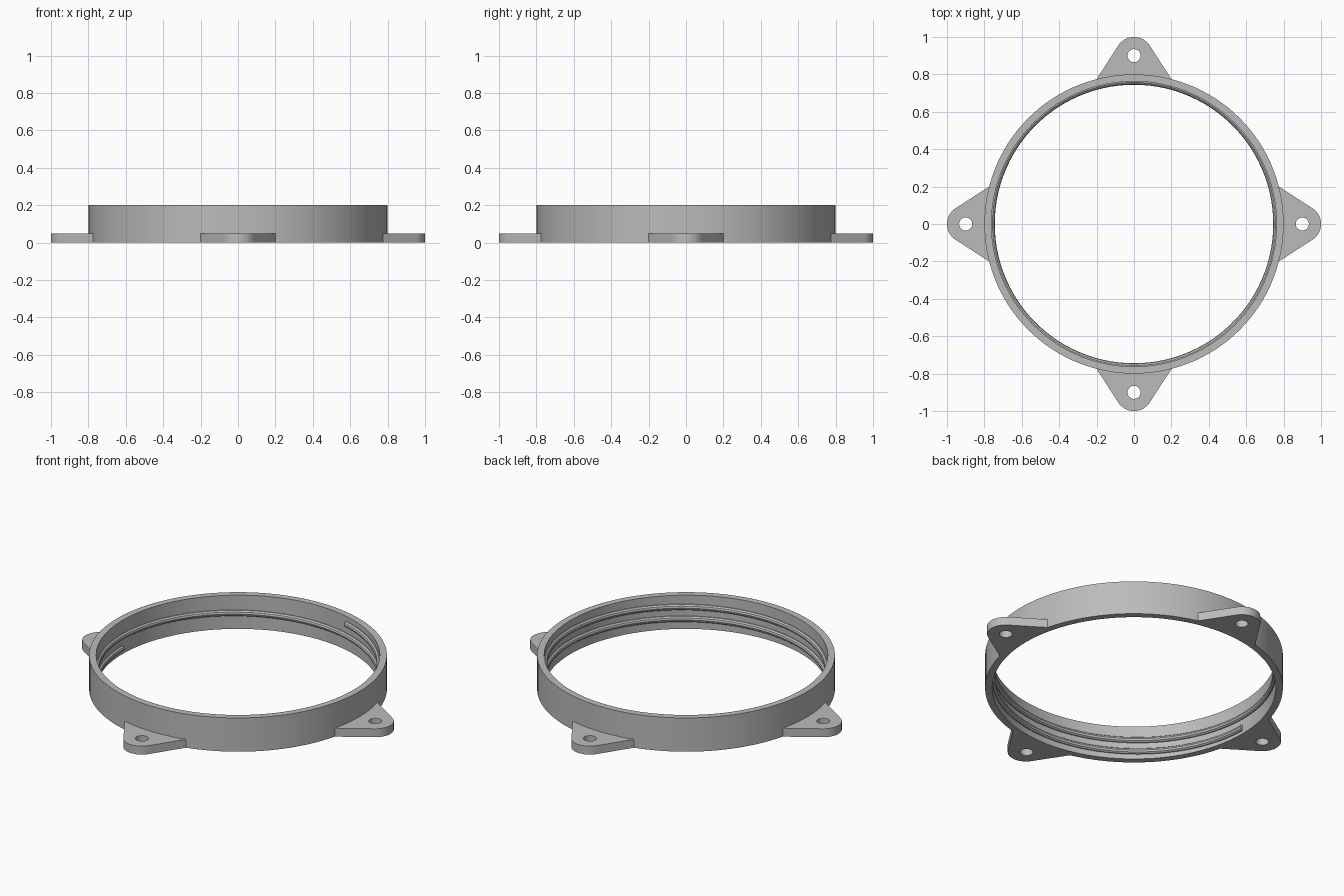
import bpy, bmesh
from math import sin, cos, tau, acos, atan2, hypot, radians, pi

cube = bpy.data.objects.get("Cube")
if cube:
    bpy.data.objects.remove(cube, do_unlink=True)

grey = bpy.data.materials.new("plain grey")
grey.use_nodes = True
grey.diffuse_color = (0.5, 0.5, 0.5, 1)
grey.node_tree.nodes["Principled BSDF"].inputs["Base Color"].default_value = (0.5, 0.5, 0.5, 1)

INNER, OUTER, HEIGHT = 0.762, 0.8, 0.2
LUG_THICK, LUG_CENTRE, LUG_RADIUS, HOLE = 0.05, 0.9, 0.1, 0.035


def arc(radius, start, end, count, cx=0, cy=0):
    return [(cx + radius * cos(start + (end - start) * i / count),
             cy + radius * sin(start + (end - start) * i / count), 0) for i in range(count + 1)]


def circle(radius, count, cx=0, cy=0):
    return arc(radius, 0, tau, count, cx, cy)[:-1]


def curve_to_mesh(name, paths, closed, **settings):
    """Turn poly paths into a clean, shaded mesh object."""
    curve = bpy.data.curves.new(name + " path", "CURVE")
    for key, value in settings.items():
        setattr(curve, key, value)
    for path in paths:
        spline = curve.splines.new("POLY")
        spline.points.add(len(path) - 1)
        for point, co in zip(spline.points, path):
            point.co = (*co, 1)
        spline.use_cyclic_u = closed
    temp = bpy.data.objects.new(name + " temp", curve)
    bpy.context.collection.objects.link(temp)
    bpy.context.view_layer.update()
    mesh = bpy.data.meshes.new_from_object(temp.evaluated_get(bpy.context.evaluated_depsgraph_get()))
    bpy.data.objects.remove(temp, do_unlink=True)
    bm = bmesh.new()
    bm.from_mesh(mesh)
    bmesh.ops.remove_doubles(bm, verts=bm.verts, dist=0.0001)
    bmesh.ops.recalc_face_normals(bm, faces=bm.faces)
    bm.to_mesh(mesh)
    bm.free()
    mesh.materials.clear()
    mesh.materials.append(grey)
    obj = bpy.data.objects.new(name, mesh)
    bpy.context.collection.objects.link(obj)
    bpy.ops.object.select_all(action="DESELECT")
    obj.select_set(True)
    bpy.context.view_layer.objects.active = obj
    bpy.ops.object.shade_smooth_by_angle(angle=radians(30))
    return obj


def plate(name, outlines, height):
    obj = curve_to_mesh(name, outlines, True, dimensions="2D", fill_mode="BOTH", extrude=height / 2)
    obj.location.z = height / 2
    return obj


# Ring wall
plate("ring_wall", [circle(OUTER, 120), circle(INNER, 120)], HEIGHT)

# Mounting lugs: straight flanks tangent to a round tip, with a screw hole
root_x, root_y = 0.2, 0.775
dx, dy = root_x, root_y - LUG_CENTRE
tangent = atan2(dy, dx) + acos(LUG_RADIUS / hypot(dx, dy))
outline = [(-root_x, root_y, 0), (root_x, root_y, 0)]
outline += arc(LUG_RADIUS, tangent, pi - tangent, 16, 0, LUG_CENTRE)
for i, side in enumerate(("back", "right", "front", "left")):
    lug = plate(side + "_lug", [outline, circle(HOLE, 24, 0, LUG_CENTRE)], LUG_THICK)
    lug.rotation_euler.z = i * pi / 2

# Internal screw thread: a rounded rib climbing the inner wall
START, END, PITCH, LOW = 180, 795, 0.07, 0.036
path = []
for angle in range(START, END + 1, 3):
    a = radians(angle)
    path.append((INNER * cos(a), INNER * sin(a), LOW + PITCH * (angle - START) / 360))
curve_to_mesh("inner_thread", [path], False, dimensions="3D", bevel_depth=0.0175,
              bevel_resolution=3, use_fill_caps=True, twist_mode="Z_UP")
